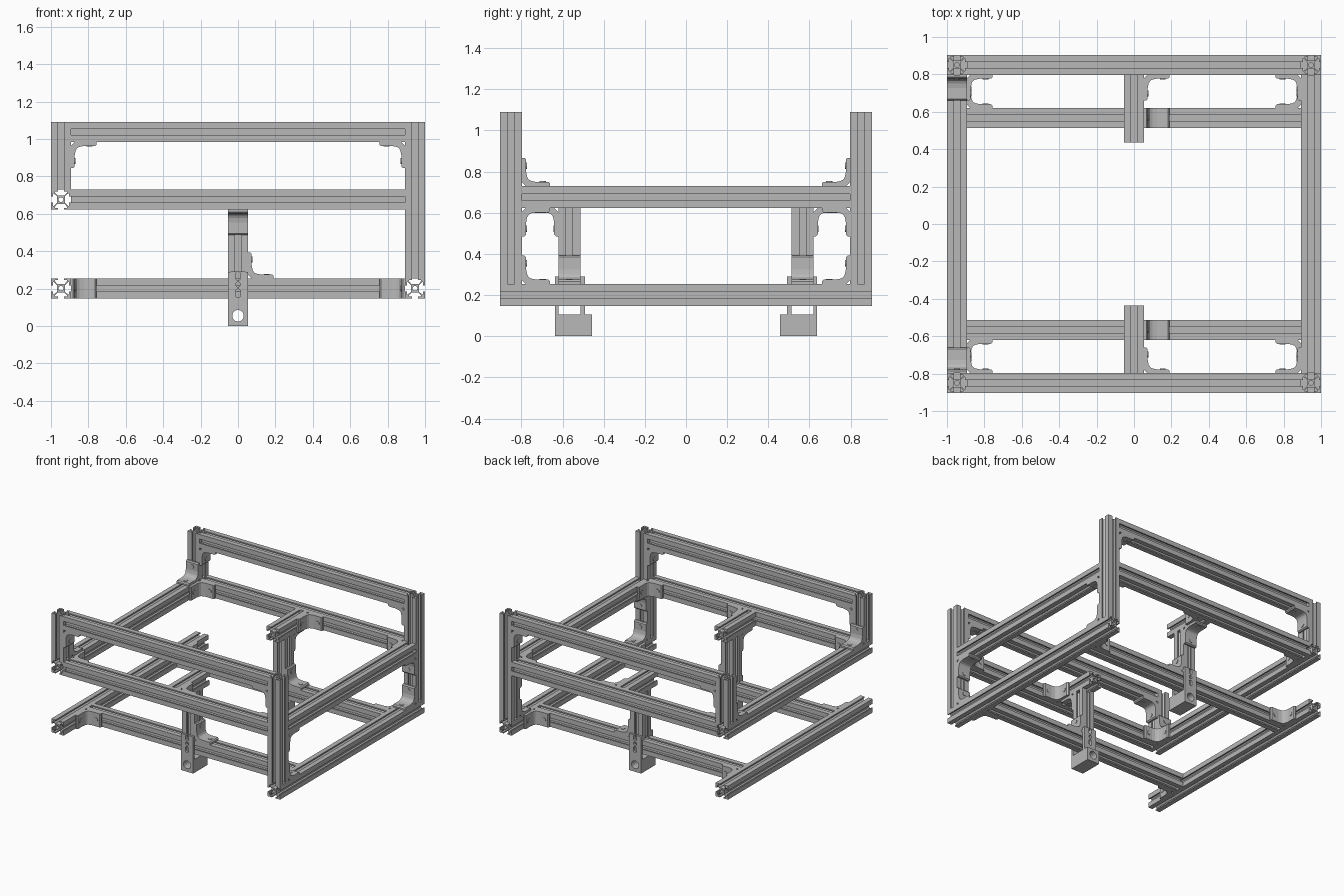
import bpy, bmesh, math
from mathutils import Vector

cube = bpy.data.objects.get("Cube")
if cube:
    bpy.data.objects.remove(cube, do_unlink=True)

metal = bpy.data.materials.new("aluminium_grey")
metal.use_nodes = True
GREY = (0.48, 0.48, 0.48, 1)
metal.diffuse_color = GREY
metal.node_tree.nodes["Principled BSDF"].inputs["Base Color"].default_value = GREY

W = 0.107                      # bar width
H = W / 2
EX, EY = 1 - H, 0.904 - H      # centre lines of the outer bars
IX, IY = 1 - W, 0.904 - W      # inner faces of the outer bars
LOW, MID, TOP = 0.2015, 0.676, 1.0365   # bar levels
CROSS = 0.567                  # y of the lower cross bars
X, Y, Z = Vector((1, 0, 0)), Vector((0, 1, 0)), Vector((0, 0, 1))


def prism(bm, loops, origin, u, v, start, end):
    """Extrude an outline with optional holes along u x v."""
    w = u.cross(v)
    edges = []
    for loop in loops:
        vs = [bm.verts.new(origin + u * a + v * b + w * start) for a, b in loop]
        edges += [bm.edges.new((p, q)) for p, q in zip(vs, vs[1:] + vs[:1])]
    fill = bmesh.ops.triangle_fill(bm, edges=edges, use_beauty=True)
    faces = [g for g in fill["geom"] if isinstance(g, bmesh.types.BMFace)]
    ext = bmesh.ops.extrude_face_region(bm, geom=faces, use_keep_orig=True)
    moved = [g for g in ext["geom"] if isinstance(g, bmesh.types.BMVert)]
    bmesh.ops.translate(bm, verts=moved, vec=w * (end - start))


def finish(bm, name):
    bmesh.ops.recalc_face_normals(bm, faces=bm.faces[:])
    mesh = bpy.data.meshes.new(name)
    bm.to_mesh(mesh)
    bm.free()
    mesh.materials.append(metal)
    ob = bpy.data.objects.new(name, mesh)
    bpy.context.collection.objects.link(ob)
    return ob


def circle(a, b, r, stretch=0, n=16):
    """Round hole, or a vertical slot when stretched."""
    pts = []
    for i in range(n):
        t = 2 * math.pi * (i + 0.5) / n
        pts.append((a + r * math.cos(t),
                    b + r * math.sin(t) + math.copysign(stretch, math.sin(t))))
    return pts


# Slotted bar cross-section: one side turned four times, plus a bore
SIDE = [(-1, 1), (-.3, 1), (-.3, .82), (-.62, .82), (-.62, .72), (-.35, .42),
        (.35, .42), (.62, .72), (.62, .82), (.3, .82), (.3, 1)]
SECTION = []
for turn in range(4):
    for a, b in SIDE:
        for _ in range(turn):
            a, b = b, -a
        SECTION.append((a * H, b * H))
BORE = circle(0, 0, 0.24 * H, n=12)


def bar(name, axis, centre, start, end):
    u, v = {"x": (Y, Z), "y": (Z, X), "z": (X, Y)}[axis]
    bm = bmesh.new()
    prism(bm, [SECTION, BORE], Vector(centre), u, v, start, end)
    return finish(bm, name)


# Angle bracket profile: two thin legs with a rounded inner corner
L, T = 0.137, 0.02
LEG = [(0.018, 0), (L, 0), (L, 0.012), (L - 0.008, T), (0.07, T), (0.045, 0.025)]
BRACKET = LEG + [(0.032, 0.032)] + [(b, a) for a, b in reversed(LEG)]


def bracket(name, corner, u, v):
    bm = bmesh.new()
    w = u.cross(v)
    corner = Vector(corner)
    prism(bm, [BRACKET], corner, u, v, -H, H)
    # screw heads, one per leg
    for along, out in ((u, v), (v, u)):
        side = out.cross(along)
        seat = corner + along * 0.1 + out * T
        prism(bm, [circle(0, 0, 0.016)], seat, along, side * -1, -0.004, 0.004)
    return finish(bm, name)


# Bars along the two sides
for side, sx in (("right", -1), ("left", 1)):
    bar(f"{side}_lower_side_bar", "y", (sx * EX, 0, LOW), -0.904, 0.904)
    reach = 0.904 if sx < 0 else IY
    bar(f"{side}_middle_side_bar", "y", (sx * EX, 0, MID), -reach, reach)

# Everything that repeats at the front and back
for end, s in (("front", -1), ("back", 1)):
    OUT, IN = Y * s, Y * -s
    bar(f"{end}_right_post", "z", (-EX, s * EY, 0), MID + H, TOP + H)
    bar(f"{end}_left_post", "z", (EX, s * EY, 0), LOW + H, TOP + H)
    bar(f"{end}_top_rail", "x", (0, s * EY, TOP), -IX, IX)
    bar(f"{end}_middle_rail", "x", (0, s * EY, MID), -IX, IX)
    bar(f"{end}_lower_cross_bar", "x", (0, s * CROSS, LOW), -IX, IX)
    bar(f"{end}_centre_post", "z", (0, s * CROSS, 0), LOW + H, MID - H)
    near, far = sorted((s * 0.435, s * IY))
    bar(f"{end}_centre_arm", "y", (0, 0, MID), near, far)

    # Brackets mirrored left and right
    for side, sx in (("right", -1), ("left", 1)):
        inward = X * -sx
        bracket(f"{end}_{side}_top_bracket", (sx * IX, s * EY, TOP - H), inward, -Z)
        bracket(f"{end}_{side}_middle_bracket", (sx * IX, s * IY, MID), inward, IN)
        bracket(f"{end}_{side}_lower_bracket",
                (sx * IX, s * (CROSS + H), LOW), inward, OUT)
    # Brackets at the corner posts
    bracket(f"{end}_right_post_bracket", (-EX, s * IY, MID + H), IN, Z)
    bracket(f"{end}_left_post_upper_bracket", (EX, s * IY, MID - H), IN, -Z)
    bracket(f"{end}_left_post_lower_bracket", (EX, s * IY, LOW + H), IN, Z)
    # Brackets around the centre post
    bracket(f"{end}_arm_bracket", (H, s * IY, MID), X, IN)
    bracket(f"{end}_centre_post_upper_bracket",
            (0, s * (CROSS + H), MID - H), OUT, -Z)
    bracket(f"{end}_centre_post_lower_bracket", (H, s * CROSS, LOW + H), X, Z)

    # Foot: drilled block with two slotted plates clasping the cross bar
    bm = bmesh.new()
    block = [(-H, 0), (H, 0), (H, 0.105), (-H, 0.105)]
    plate = [(-H, 0.105), (H, 0.105), (H, 0.29), (-H, 0.29)]
    slots = [circle(0, z, 0.013, 0.01) for z in (0.175, 0.225, 0.268)]
    slots[1] = circle(0, 0.222, 0.013)
    # X x Z points to -y, so depths are given as -y
    prism(bm, [block, circle(0, 0.055, 0.031, n=24)], Vector(), X, Z,
          -s * 0.637, -s * 0.457)
    prism(bm, [plate] + slots, Vector(), X, Z, -s * 0.637, -s * (CROSS + H))
    prism(bm, [plate] + slots, Vector(), X, Z, -s * (CROSS - H), -s * 0.49)
    finish(bm, f"{end}_foot")
